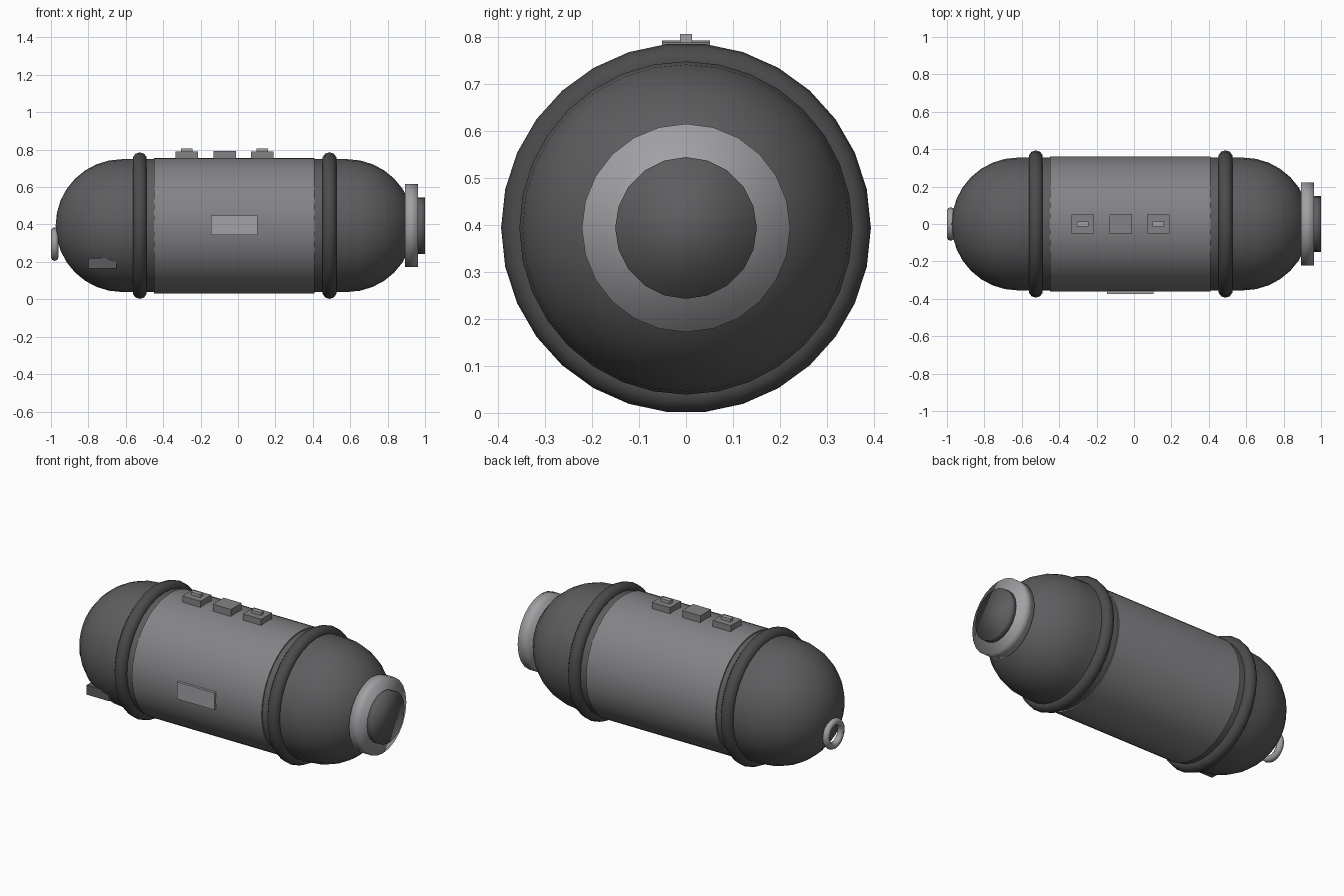
import bpy
from math import sin, cos, pi

if "Cube" in bpy.data.objects:
    bpy.data.objects.remove(bpy.data.objects["Cube"])

CX, CZ = -0.018, 0.394   # capsule centre


def grey(name, v):
    m = bpy.data.materials.new(name)
    m.diffuse_color = (v, v, v * 1.05, 1)
    m.use_nodes = True
    m.node_tree.nodes["Principled BSDF"].inputs["Base Color"].default_value = m.diffuse_color
    return m


DARK, MID, LIGHT = grey("dark_grey", 0.11), grey("mid_grey", 0.23), grey("light_grey", 0.36)
RUBBER = grey("rubber_grey", 0.07)


def finish(name, mat, smooth=None):
    ob = bpy.context.object
    ob.name = name
    ob.data.materials.append(mat)
    if smooth == "all":
        bpy.ops.object.shade_smooth()
    elif smooth:
        bpy.ops.object.shade_smooth_by_angle(angle=smooth)
    return ob


def box(name, lo, hi, mat):
    bpy.ops.mesh.primitive_cube_add(size=1, location=[(a + b) / 2 for a, b in zip(lo, hi)])
    bpy.context.object.scale = [b - a for a, b in zip(lo, hi)]
    bpy.ops.object.transform_apply(location=False, rotation=False, scale=True)
    return finish(name, mat)


def disc(name, x0, x1, r, z, n, mat, smooth):
    bpy.ops.mesh.primitive_cylinder_add(vertices=n, radius=r, depth=x1 - x0,
                                        location=((x0 + x1) / 2, 0, z), rotation=(0, pi / 2, 0))
    return finish(name, mat, smooth)


def ring(name, x, z, R, r, n, k, mat):
    bpy.ops.mesh.primitive_torus_add(major_radius=R, minor_radius=r, major_segments=n,
                                     minor_segments=k, location=(x, 0, z))
    # spin the ring so that its first vertex lies on the y axis
    bpy.context.object.rotation_euler = (0, pi / 2, 0)
    for v in bpy.context.object.data.vertices:
        v.co.x, v.co.y = -v.co.y, v.co.x
    return finish(name, mat, "all")


# capsule shell: revolved profile with a round dome at each end
R, HALF, N, K = 0.355, 0.602, 32, 8
prof = [(-HALF - R * cos(i * pi / 2 / K), R * sin(i * pi / 2 / K)) for i in range(1, K + 1)]
prof += [(-x, r) for x, r in reversed(prof)]
verts = [(x, r * cos(2 * pi * j / N), r * sin(2 * pi * j / N)) for x, r in prof for j in range(N)]
faces = [(i * N + j, (i + 1) * N + j, (i + 1) * N + (j + 1) % N, i * N + (j + 1) % N)
         for i in range(len(prof) - 1) for j in range(N)]
verts += [(-HALF - R, 0, 0), (HALF + R, 0, 0)]
a, last = len(verts) - 2, (len(prof) - 1) * N
for j in range(N):
    k = (j + 1) % N
    faces += [(a, j, k), (a + 1, last + k, last + j)]
faces = [f[::-1] for f in faces]
me = bpy.data.meshes.new("capsule_shell")
me.from_pydata(verts, [], faces)
shell = bpy.data.objects.new("capsule_shell", me)
shell.location = (CX, 0, CZ)
bpy.context.collection.objects.link(shell)
bpy.context.view_layer.objects.active = shell
bpy.ops.object.select_all(action='DESELECT')
shell.select_set(True)
import bmesh
bm = bmesh.new()
bm.from_mesh(me)
bmesh.ops.recalc_face_normals(bm, faces=bm.faces)
bm.to_mesh(me)
bm.free()
finish("capsule_shell", DARK, "all")

# middle sleeve
disc("middle_sleeve", -0.45, 0.41, 0.362, CZ, 48, MID, 0.6)

# two bumper rings
for side, x in (("left", -0.525), ("right", 0.489)):
    ring(side + "_bumper_ring", x, CZ, 0.355, 0.039, 30, 10, RUBBER)

# nose collar and window
disc("nose_collar", 0.892, 0.962, 0.222, CZ, 24, LIGHT, "all")
disc("nose_window", 0.955, 1.0, 0.151, CZ, 20, DARK, "all")

# tow ring at the tail
ring("tow_ring", -0.98, 0.295, 0.07, 0.02, 20, 8, LIGHT)

# top switch blocks with small buttons
for i, (x, top) in enumerate(((-0.273, 0.789), (-0.071, 0.794), (0.13, 0.789))):
    box(f"top_block_{i + 1}", (x - 0.06, -0.051, 0.735), (x + 0.06, 0.051, top), MID)
    if i != 1:
        box(f"top_button_{i + 1}", (x - 0.031, -0.013, 0.78), (x + 0.031, 0.013, 0.807), LIGHT)

# front plate
box("front_plate", (-0.145, -0.373, 0.345), (0.105, -0.345, 0.447), LIGHT)

# small block low on the tail
box("tail_block", (-0.8, -0.293, 0.165), (-0.65, -0.195, 0.222), DARK)
